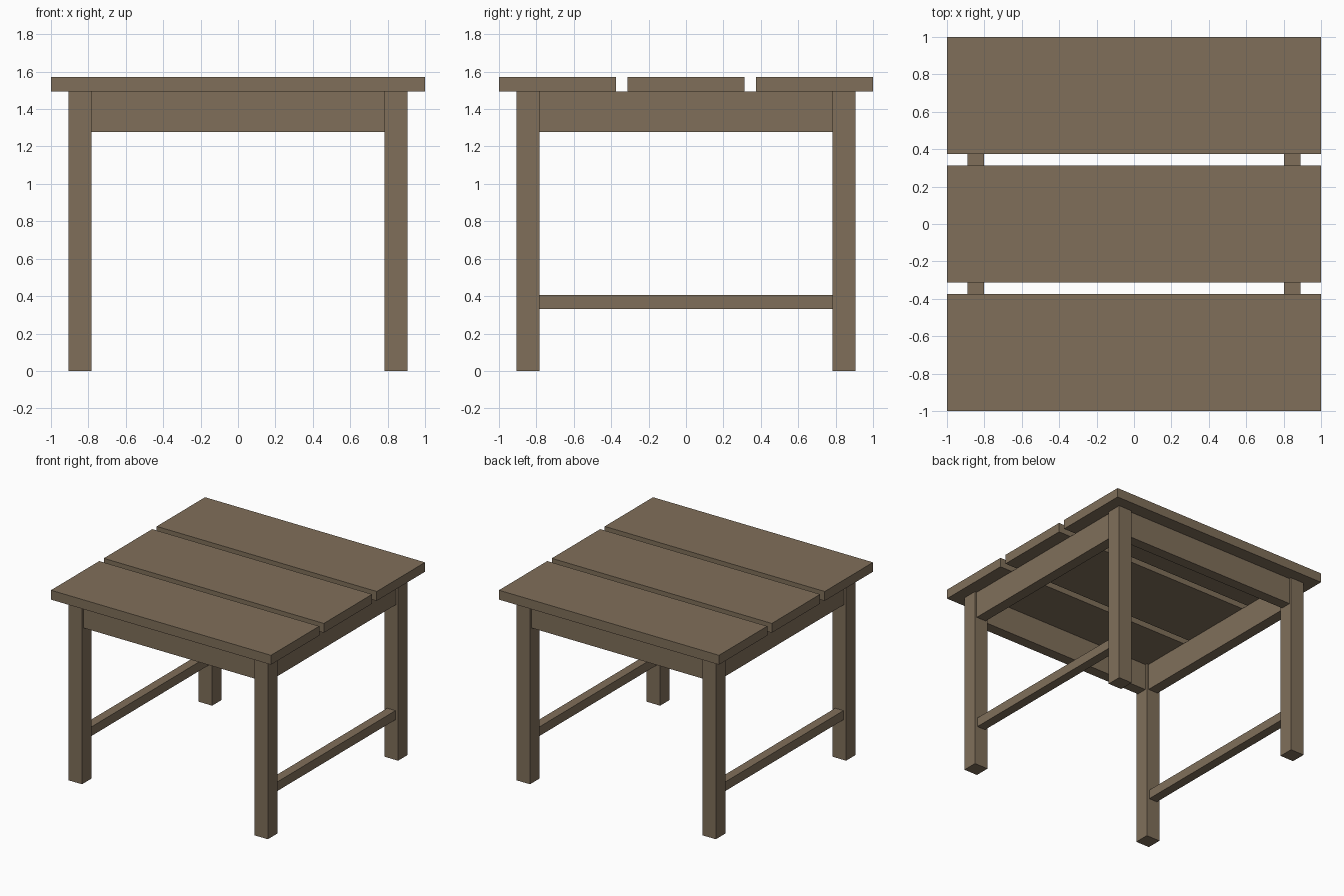
import bpy

if "Cube" in bpy.data.objects:
    bpy.data.objects.remove(bpy.data.objects["Cube"])

wood = bpy.data.materials.new("brown wood")
wood.diffuse_color = (0.216, 0.159, 0.102, 1)
wood.use_nodes = True
wood.node_tree.nodes["Principled BSDF"].inputs["Base Color"].default_value = wood.diffuse_color


def box(name, x, y, z):
    """Box from (min, max) ranges on each axis."""
    bpy.ops.mesh.primitive_cube_add(size=1, location=[sum(r) / 2 for r in (x, y, z)])
    ob = bpy.context.object
    ob.name = name
    ob.scale = [r[1] - r[0] for r in (x, y, z)]
    bpy.ops.object.transform_apply(location=False, rotation=False, scale=True)
    ob.data.materials.append(wood)


def mid(c, w):
    return (c - w / 2, c + w / 2)


TOP, LEG, LEG_W = 1.495, 0.845, 0.123
INNER = LEG - LEG_W / 2

# Table top: three planks with gaps
for name, y in (("front", (-1, -0.373)), ("middle", (-0.314, 0.314)), ("back", (0.373, 1))):
    box(name + "_plank", (-1, 1), y, (TOP, 1.572))

# Legs
for sx, side in ((-1, "left"), (1, "right")):
    for sy, end in ((-1, "front"), (1, "back")):
        box(f"{end}_{side}_leg", mid(sx * LEG, LEG_W), mid(sy * LEG, LEG_W), (0, TOP))

# Aprons under the top, and low stretchers on the two sides
for s, side, end in ((-1, "left", "front"), (1, "right", "back")):
    box(side + "_apron", mid(s * LEG, 0.088), (-INNER, INNER), (1.278, TOP))
    box(end + "_apron", (-INNER, INNER), mid(s * LEG, 0.088), (1.278, TOP))
    box(side + "_stretcher", mid(s * LEG, 0.075), (-INNER, INNER), (0.33, 0.405))
